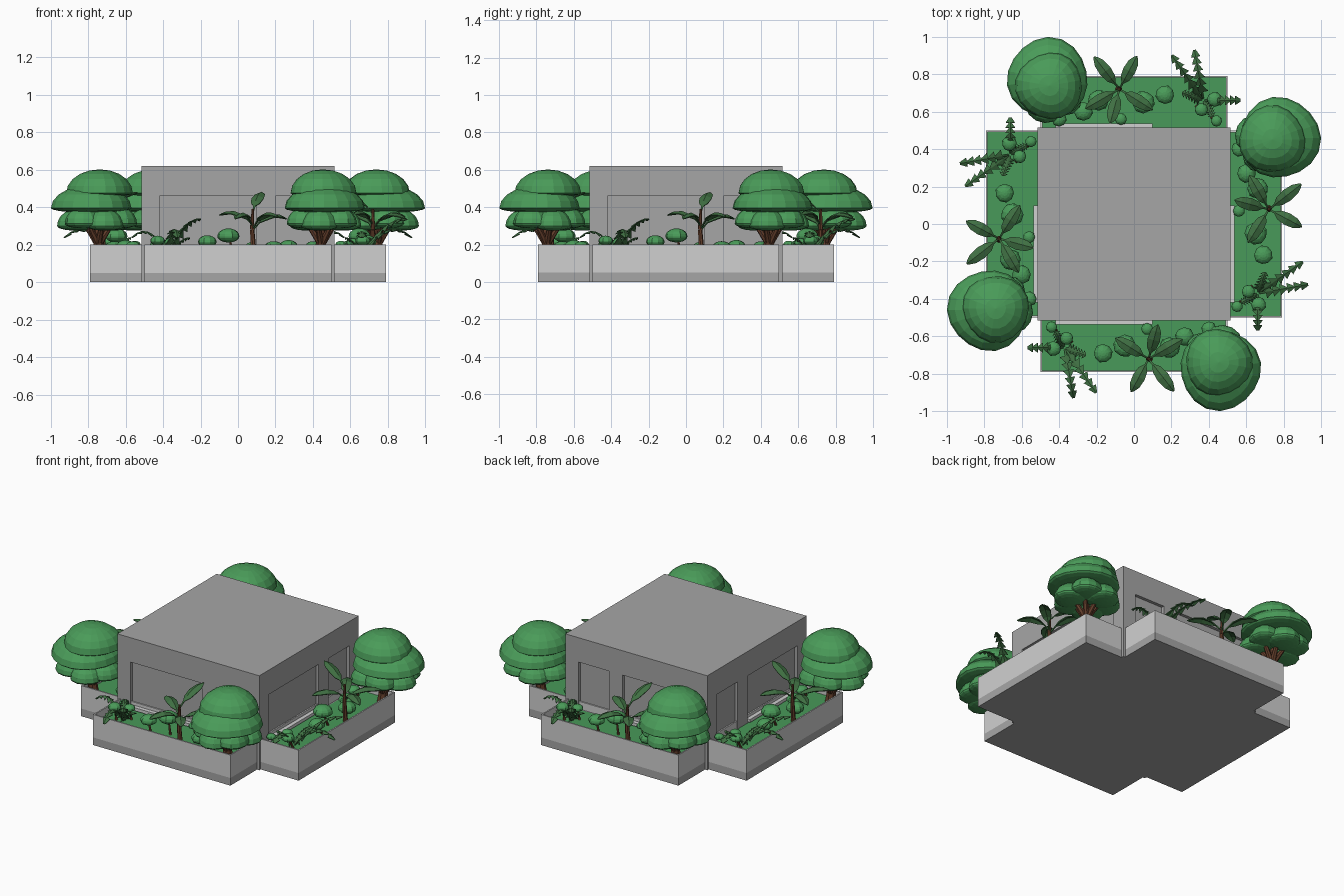
import bpy, bmesh, math, random
from mathutils import Vector, Matrix

random.seed(4)
if "Cube" in bpy.data.objects:
    bpy.data.objects.remove(bpy.data.objects["Cube"])


def material(name, r, g, b):
    m = bpy.data.materials.new(name)
    m.use_nodes = True
    m.diffuse_color = (r, g, b, 1)
    bsdf = next(n for n in m.node_tree.nodes if n.type == 'BSDF_PRINCIPLED')
    bsdf.inputs["Base Color"].default_value = (r, g, b, 1)
    return m


GREY = material("wall grey", .38, .38, .38)
PALE = material("pale concrete", .63, .63, .63)
GRASS = material("grass green", .065, .32, .1)
LEAF = material("leaf green", .068, .33, .1)
FROND = material("dark frond green", .05, .16, .055)
BARK = material("bark brown", .13, .05, .025)


def add_object(name, bm, *mats):
    mesh = bpy.data.meshes.new(name)
    bm.to_mesh(mesh)
    bm.free()
    for m in mats:
        mesh.materials.append(m)
    ob = bpy.data.objects.new(name, mesh)
    bpy.context.scene.collection.objects.link(ob)
    return ob


def box(bm, lo, hi):
    lo, hi = Vector(lo), Vector(hi)
    mat = Matrix.Translation((lo + hi) / 2) @ Matrix.Diagonal((*(hi - lo), 1))
    return bmesh.ops.create_cube(bm, size=1, matrix=mat)["verts"]


def stick(bm, p, q, r1, r2):
    p, q = Vector(p), Vector(q)
    rot = (q - p).to_track_quat('Z', 'Y').to_matrix().to_4x4()
    bmesh.ops.create_cone(bm, cap_ends=True, segments=7, radius1=r1, radius2=r2,
                          depth=(q - p).length, matrix=Matrix.Translation((p + q) / 2) @ rot)


def dome(bm, c, r, height, under, segments=16):
    """Rounded foliage cap with a shallow underside."""
    verts = bmesh.ops.create_uvsphere(bm, u_segments=segments, v_segments=10, radius=1)["verts"]
    phase = random.uniform(0, 6)
    for v in verts:
        wave = 1 + .03 * math.sin(3 * math.atan2(v.co.y, v.co.x) + phase)
        z = v.co.z * (height if v.co.z > 0 else under)
        v.co = Vector(c) + Vector((v.co.x * r * wave, v.co.y * r * wave, z))


def blade(bm, base, angle, length, rise, droop, rows):
    """Arched leaf ribbon with a raised midrib; rows hold (position, half width)."""
    a = math.radians(angle)
    out, side = Vector((math.cos(a), math.sin(a), 0)), Vector((-math.sin(a), math.cos(a), 0))
    last = None
    for t, w in rows:
        mid = Vector(base) + out * length * t + Vector((0, 0, rise * t - droop * t * t))
        drop = Vector((0, 0, -.4 * w))
        row = [bm.verts.new(p) for p in (mid - side * w + drop, mid, mid + side * w + drop)]
        if last:
            for i in (0, 1):
                bm.faces.new((last[i], row[i], row[i + 1], last[i + 1]))
        last = row


def thicken(ob, amount):
    mod = ob.modifiers.new("thickness", 'SOLIDIFY')
    mod.thickness = amount


# House block with shallow window and door recesses on every side
H, TOP = .515, .62
bm = bmesh.new()
box(bm, (-H, -H, 0), (H, H, TOP))
house = add_object("house", bm, GREY)
cut, sills = bmesh.new(), bmesh.new()
for side in range(4):
    flip = -1 if side in (2, 3) else 1
    turn = Matrix.Rotation(math.radians(90 * side), 3, 'Z')
    for x0, x1, z0 in ((-.42, .1, .18), (.2, .42, .15)):
        x0, x1 = sorted((x0 * flip, x1 * flip))
        verts = box(cut, (x0, -H - .05, z0), (x1, -H + .02, .46))
        bmesh.ops.rotate(cut, verts=verts, matrix=turn)
        if x1 - x0 > .4:
            verts = box(sills, (x0, -H - .02, .16), (x1, -H + .03, .18))
            bmesh.ops.rotate(sills, verts=verts, matrix=turn)
cutter = add_object("recess_cutter", cut, GREY)
cutter.hide_render = True
mod = house.modifiers.new("recesses", 'BOOLEAN')
mod.operation, mod.solver, mod.object = 'DIFFERENCE', 'EXACT', cutter
bpy.context.view_layer.objects.active = house
bpy.ops.object.modifier_apply(modifier=mod.name)
bpy.data.objects.remove(cutter)
add_object("window_sills", sills, PALE)

parts = []

# Planter: grey plinth and pale tub with a sunken lawn
bm = bmesh.new()
box(bm, (-.5, -.79, 0), (.498, -.5, .05))
parts.append(add_object("planter_plinth", bm, GREY))
bm = bmesh.new()
box(bm, (-.5, -.79, .05), (.498, -.5, .2))
lawn = max(bm.faces, key=lambda f: f.calc_center_median().z)
bmesh.ops.inset_region(bm, faces=[lawn], thickness=.012)
rim = list(lawn.edges)
wall = bmesh.ops.extrude_discrete_faces(bm, faces=[lawn])["faces"][0]
bmesh.ops.translate(bm, verts=wall.verts, vec=(0, 0, -.05))
wall.material_index = 1
parts.append(add_object("planter_tub", bm, PALE, GRASS))

# Tree: forked trunk under three layers of foliage
bm = bmesh.new()
foot, fork = Vector((.44, -.74, .14)), Vector((.445, -.745, .23))
stick(bm, foot, fork, .034, .026)
for i in range(6):
    a = math.radians(60 * i + 15)
    knee = fork + Vector((.055 * math.cos(a), .055 * math.sin(a), .05))
    stick(bm, fork - Vector((0, 0, .03)), knee, .02, .014)
    stick(bm, knee, knee + Vector((.05 * math.cos(a), .05 * math.sin(a), .07)), .014, .008)
stick(bm, fork, (.455, -.75, .42), .022, .01)
parts.append(add_object("tree_trunk", bm, BARK))

bm = bmesh.new()
dome(bm, (.452, -.738, .475), .178, .127, .02, 18)
dome(bm, (.46, -.778, .395), .215, .125, .025, 18)
for i in range(6):
    a = math.radians(60 * i + 20)
    dome(bm, (.457 + .105 * math.cos(a), -.75 + .115 * math.sin(a), .3 + .012 * (i % 2)),
         .1, .09, .025, 12)
parts.append(add_object("tree_canopy", bm, LEAF))

# Broad-leaved plant
bm = bmesh.new()
stick(bm, (.085, -.72, .14), (.075, -.72, .28), .016, .012)
stick(bm, (.075, -.72, .28), (.08, -.72, .39), .012, .007)
parts.append(add_object("broad_plant_stem", bm, BARK))
bm = bmesh.new()
shape = ((0, .004), (.18, .006), (.32, .026), (.55, .034), (.8, .028), (.93, .014), (1, .002))
for angle, length, z, rise, droop in ((242, .2, .3, .24, .2), (308, .22, .29, .26, .2),
                                      (30, .21, .28, .26, .2), (75, .19, .37, .24, .13),
                                      (148, .21, .31, .22, .17)):
    blade(bm, (.078, -.72, z), angle, length, rise, droop, shape)
ob = add_object("broad_plant_leaves", bm, FROND)
thicken(ob, .006)
parts.append(ob)

# Fern with toothed fronds
bm = bmesh.new()
teeth = [(0, .004)]
for i in range(6):
    t = .16 + .14 * i
    teeth += [(t, .007), (t + .005, .034 - .002 * i), (t + .135, .007)]
for angle, length, rise, droop in ((-80, .275, .45, .35), (-55, .295, .42, .22),
                                   (180, .2, .4, .3), (-20, .12, .2, .1), (120, .1, .2, .1)):
    blade(bm, (-.37, -.66, .14), angle, length, rise, droop, teeth)
ob = add_object("fern_fronds", bm, FROND)
thicken(ob, .005)
parts.append(ob)

# Small round shrubs on short stems
shrubs = ((-.05, -.65, .245, .06), (-.165, -.69, .215, .05), (-.44, -.55, .2, .03),
          (-.43, -.665, .22, .04), (-.36, -.61, .21, .035), (.07, -.56, .19, .032),
          (.19, -.66, .18, .055), (.27, -.6, .19, .05), (.4, -.56, .19, .04))
bm, stems = bmesh.new(), bmesh.new()
for x, y, z, r in shrubs:
    dome(bm, (x, y, z), r, r * .7, r * .55, 9)
    stick(stems, (x + .03, y - .02, .14), (x, y, z), .008, .005)
parts.append(add_object("shrub_foliage", bm, LEAF))
parts.append(add_object("shrub_stems", stems, BARK))

# Repeat the planted bed on the other three sides
for ob in parts:
    base = ob.name
    for turn, side in enumerate(("left", "back", "right"), 1):
        twin = ob.copy()
        twin.name = side + "_" + base
        twin.rotation_euler.z = math.radians(90 * turn)
        bpy.context.scene.collection.objects.link(twin)
    ob.name = "front_" + base
